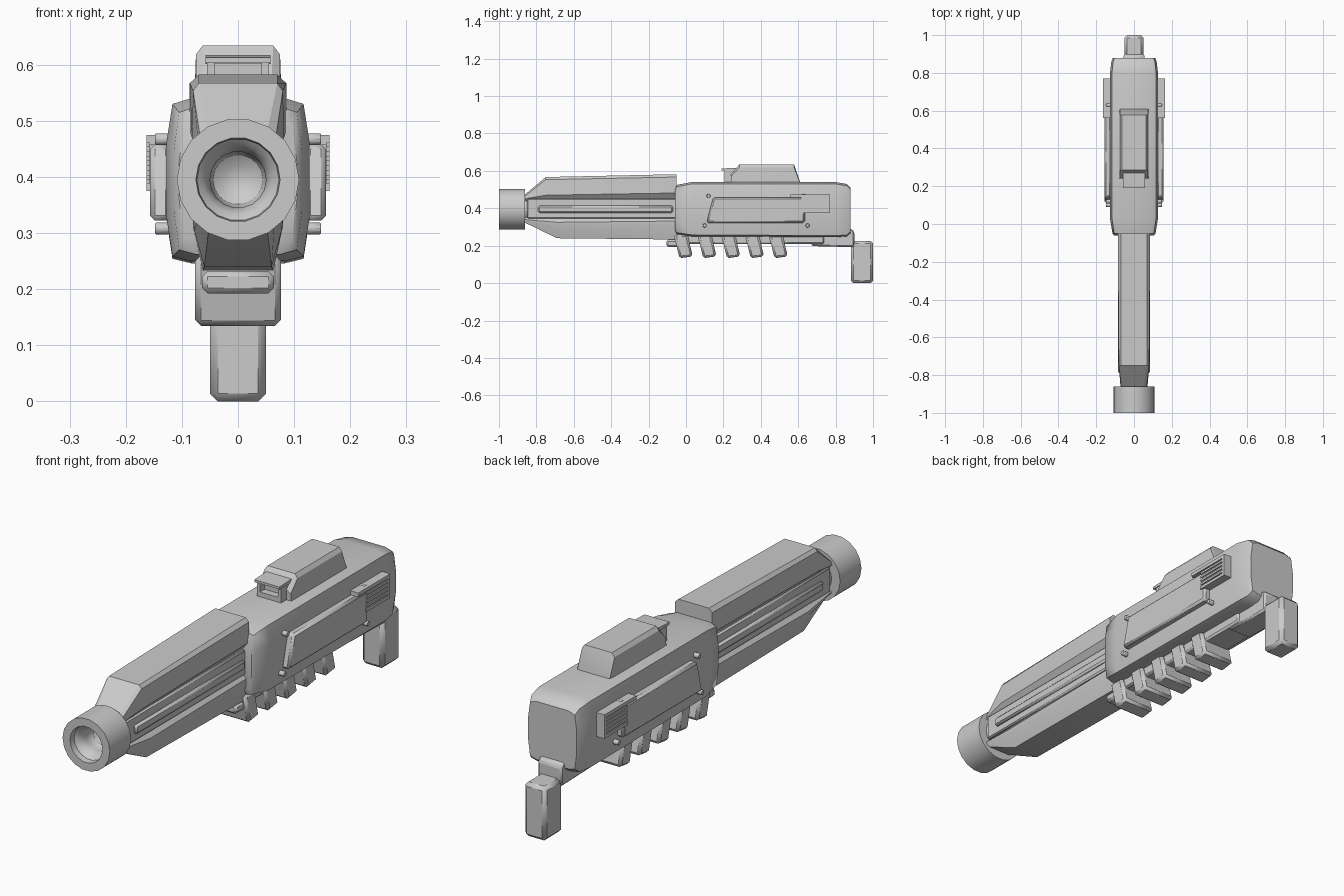
import bpy, bmesh, math
from mathutils import Matrix, Vector

cube = bpy.data.objects.get("Cube")
if cube:
    bpy.data.objects.remove(cube, do_unlink=True)

grey = bpy.data.materials.new("plain_grey")
grey.use_nodes = True
COLOUR = (0.6, 0.6, 0.6, 1)
grey.diffuse_color = COLOUR
grey.node_tree.nodes["Principled BSDF"].inputs["Base Color"].default_value = COLOUR


def finish(name, bm, bevel=0, smooth=30, segments=1):
    bmesh.ops.recalc_face_normals(bm, faces=bm.faces)
    mesh = bpy.data.meshes.new(name)
    bm.to_mesh(mesh)
    bm.free()
    obj = bpy.data.objects.new(name, mesh)
    bpy.context.collection.objects.link(obj)
    mesh.materials.append(grey)
    if bevel:
        mod = obj.modifiers.new("edge_bevel", 'BEVEL')
        mod.width = bevel
        mod.segments = segments
        mod.limit_method = 'ANGLE'
    bpy.ops.object.select_all(action='DESELECT')
    obj.select_set(True)
    bpy.context.view_layer.objects.active = obj
    bpy.ops.object.shade_smooth_by_angle(angle=math.radians(smooth))
    return obj


def loft(name, sections, bevel=0, smooth=30):
    """Bridge (y, half profile) sections, each mirrored across x."""
    bm = bmesh.new()
    rings = []
    for y, half in sections:
        pts = half + [(-x, z) for x, z in reversed(half)]
        rings.append([bm.verts.new((x, y, z)) for x, z in pts])
    n = len(rings[0])
    for a, b in zip(rings, rings[1:]):
        for i in range(n):
            j = (i + 1) % n
            bm.faces.new((a[i], a[j], b[j], b[i]))
    bm.faces.new(rings[0])
    bm.faces.new(rings[-1])
    return finish(name, bm, bevel, smooth)


def prism(name, profile, x0, x1, bevel=0):
    """Extrude a (y, z) profile from x0 to x1."""
    bm = bmesh.new()
    face = bm.faces.new([bm.verts.new((x0, y, z)) for y, z in profile])
    ext = bmesh.ops.extrude_face_region(bm, geom=[face])
    moved = [v for v in ext["geom"] if isinstance(v, bmesh.types.BMVert)]
    bmesh.ops.translate(bm, verts=moved, vec=(x1 - x0, 0, 0))
    return finish(name, bm, bevel)


def box(name, x, y, z, bevel=0):
    return prism(name, [(y[0], z[0]), (y[1], z[0]), (y[1], z[1]), (y[0], z[1])], x[0], x[1], bevel)


def lathe(name, profile, sides, z):
    """Turn a (radius, y) profile about the barrel axis."""
    bm = bmesh.new()
    verts = [bm.verts.new((r, y, z)) for r, y in profile]
    edges = [bm.edges.new(p) for p in zip(verts, verts[1:])]
    bmesh.ops.spin(bm, geom=verts + edges, cent=(0, 0, z), axis=(0, 1, 0),
                   angle=math.tau, steps=sides, use_merge=True)
    bmesh.ops.remove_doubles(bm, verts=bm.verts, dist=0.0005)
    return finish(name, bm)


# Main housing, rounded at both ends
def hull(w, lo, hi):
    return [(w * .66, hi), (w * .92, hi - .01), (w, hi - .075),
            (w, lo + .075), (w * .92, lo + .008), (w * .66, lo)]


loft("main_housing", [
    (-.06, hull(.105, .285, .5)), (-.05, hull(.114, .262, .525)),
    (.03, hull(.127, .25, .54)), (.8, hull(.127, .246, .54)),
    (.86, hull(.12, .25, .53)), (.88, hull(.112, .268, .51))], smooth=40)

# Muzzle with a hollow bore, and the inner barrel
AXIS = .395
lathe("muzzle", [(0, -.86), (.109, -.86), (.109, -1), (.075, -1), (.073, -.975),
                 (.062, -.965), (.054, -.95), (.05, -.93), (.052, -.91),
                 (.044, -.89), (.025, -.877), (0, -.872)], 18, AXIS)
lathe("inner_barrel", [(0, -.87), (.07, -.87), (.07, -.04), (0, -.04)], 16, AXIS)

# Upper and lower barrel shrouds
loft("upper_shroud", [
    (-.865, [(.05, .47), (.066, .462), (.07, .45), (.05, .435)]),
    (-.75, [(.07, .567), (.08, .553), (.082, .47), (.06, .44)]),
    (-.05, [(.07, .582), (.086, .567), (.086, .482), (.06, .45)])])
loft("lower_shroud", [
    (-.865, [(.05, .355), (.068, .34), (.066, .333), (.05, .325)]),
    (-.69, [(.06, .35), (.08, .325), (.078, .305), (.06, .24)]),
    (-.04, [(.06, .35), (.08, .332), (.08, .31), (.063, .233)])])

# Side rails, armour panels, vents and bolts
for s, side in ((1, "left"), (-1, "right")):
    box(side + "_rail", (s * .05, s * .085), (-.79, -.07), (.376, .416), .008)
    box(side + "_rail_backing", (s * .04, s * .074), (-.85, -.05), (.345, .452), .006)
    prism(side + "_panel", [(.11, .322), (.635, .322), (.635, .458), (.145, .458)],
          s * .12, s * .157, .009)
    prism(side + "_vent_frame", [(.56, .475), (.77, .475), (.77, .375), (.615, .375),
                                 (.615, .457), (.56, .457)], s * .12, s * .158)
    box(side + "_vent_top", (s * .15, s * .163), (.56, .77), (.46, .475))
    box(side + "_vent_base", (s * .15, s * .163), (.615, .77), (.375, .388))
    box(side + "_vent_end", (s * .15, s * .163), (.755, .77), (.375, .475))
    for i in range(4):
        z = .394 + i * .017
        box(side + "_vent_slat", (s * .15, s * .163), (.618, .755), (z, z + .009))
    for y, z in ((.12, .467), (.1, .308), (.65, .308), (.63, .467)):
        bm = bmesh.new()
        turn = Matrix.Translation((s * .131, y, z)) @ Matrix.Rotation(math.pi / 2, 4, 'Y')
        bmesh.ops.create_cone(bm, cap_ends=True, segments=10, radius1=.011,
                              radius2=.011, depth=.034, matrix=turn)
        finish(side + "_bolt", bm, .002)

# Sight body with a hollow hood at its front
loft("sight_body", [
    (.24, [(.06, .58), (.075, .57), (.078, .53)]),
    (.285, [(.063, .634), (.075, .618), (.078, .53)]),
    (.578, [(.063, .634), (.075, .618), (.078, .53)]),
    (.61, [(.063, .54), (.075, .535), (.078, .525)])])
prism("sight_roof", [(.19, .603), (.19, .613), (.29, .617), (.29, .6)], -.058, .058)
for s in (1, -1):
    box("sight_hood_wall", (s * .042, s * .055), (.205, .27), (.53, .605))
box("sight_hood_floor", (-.05, .05), (.205, .27), (.53, .56))
box("sight_hood_back", (-.05, .05), (.235, .27), (.54, .605))

# Underside spine and slanted grip ribs
box("grip_nose", (-.064, .064), (-.105, -.02), (.192, .232), .01)
box("grip_spine", (-.062, .062), (-.05, .74), (.208, .27), .008)
for i in range(5):
    y = i * .127
    prism("grip_rib", [(y - .065, .26), (y - .035, .133), (y + .036, .143), (y + .008, .26)],
          -.077, .077, .011)

# Rear bracket and stock foot
prism("rear_bracket", [(.67, .198), (.9, .192), (.9, .275), (.885, .29),
                       (.8, .29), (.67, .23)], -.055, .055, .008)
box("stock_foot", (-.05, .05), (.882, 1), (0, .226), .014)
